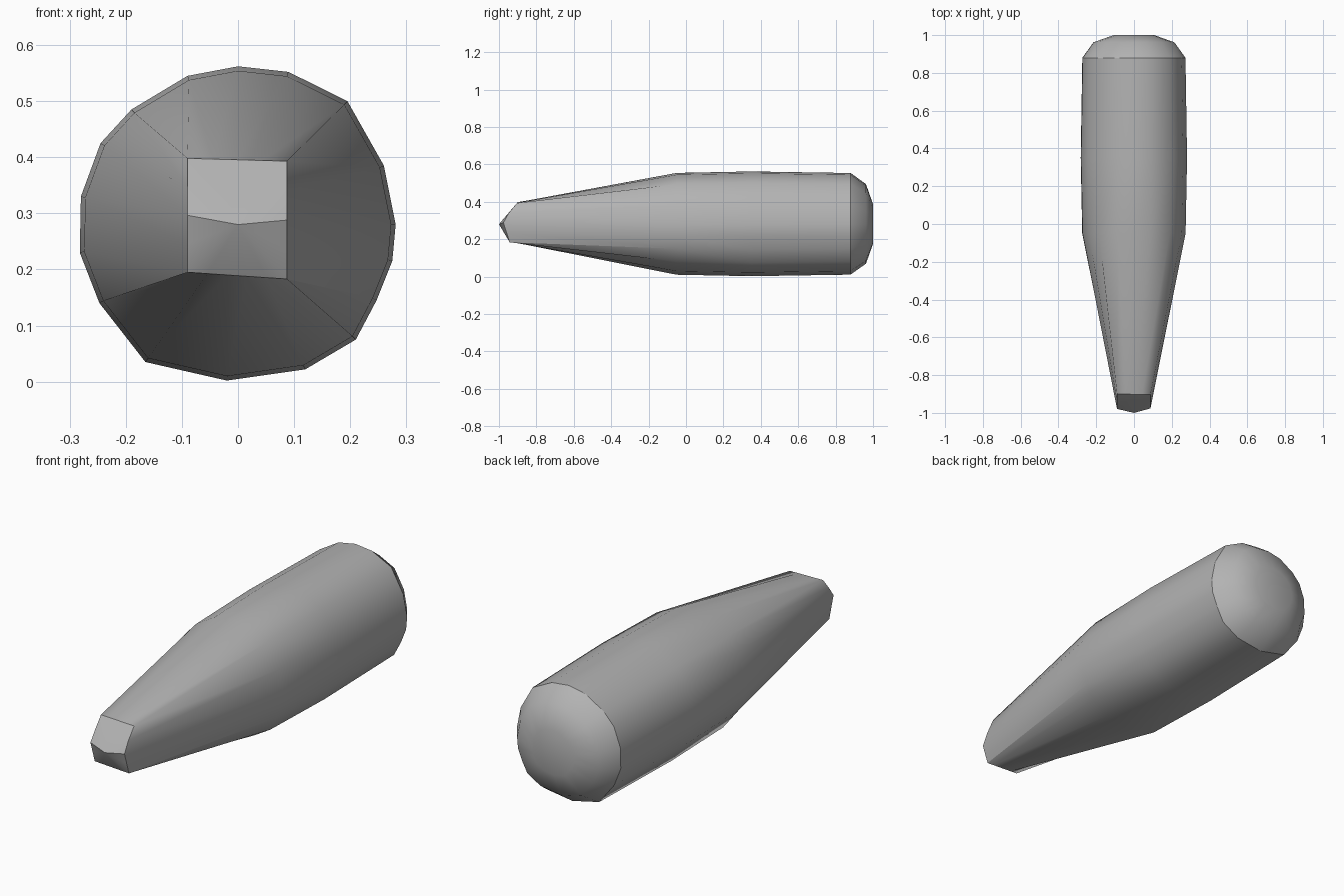
import bpy, bmesh

cube = bpy.data.objects.get("Cube")
if cube:
    bpy.data.objects.remove(cube, do_unlink=True)

MID = 0.28  # height of the long axis

# Body cross-section (x, z), one list per side of the square nose;
# each list starts on a corner line
SIDES = [
    [(-0.19, 0.485), (-0.09, 0.545), (0, 0.562), (0.09, 0.552)],
    [(0.195, 0.5), (0.26, 0.385), (0.281, 0.28), (0.275, 0.215)],
    [(0.247, 0.145), (0.21, 0.075), (0.12, 0.022), (-0.02, 0.002), (-0.165, 0.035)],
    [(-0.247, 0.14), (-0.282, 0.23), (-0.28, 0.33), (-0.245, 0.425)],
]
CORNERS = [(-0.09, 0.398), (0.087, 0.393), (0.087, 0.183), (-0.09, 0.195)]
profile = [p for side in SIDES for p in side]
count = len(profile)

bm = bmesh.new()


def body_ring(y, scale):
    return [bm.verts.new((x * scale, y, MID + (z - MID) * scale)) for x, z in profile]


def nose_depth(z):
    """The nose rim is wedge shaped, furthest forward at mid height."""
    if z > 0.3:
        return -0.98 + (z - 0.3) * 0.82
    return -0.98 + (0.3 - z) * 0.32


# Square nose rim, matched point by point to the round body
nose = []
for i, side in enumerate(SIDES):
    (x0, z0), (x1, z1) = CORNERS[i], CORNERS[(i + 1) % len(CORNERS)]
    for k in range(len(side)):
        t = k / len(side)
        z = z0 + (z1 - z0) * t
        nose.append(bm.verts.new((x0 + (x1 - x0) * t, nose_depth(z), z)))

# Tapered front, barrel and rounded back
rings = [nose] + [body_ring(y, s) for y, s in
                  [(-0.05, 0.972), (0.35, 1.0), (0.88, 0.97), (0.962, 0.76), (1.0, 0.38)]]
for a, b in zip(rings, rings[1:]):
    for i in range(count):
        j = (i + 1) % count
        bm.faces.new((a[i], a[j], b[j], b[i]))
bm.faces.new(rings[-1])

# Pointed nose face
tip = bm.verts.new((0, -1.0, MID))
for i in range(count):
    bm.faces.new((nose[i], nose[(i + 1) % count], tip))

bmesh.ops.recalc_face_normals(bm, faces=bm.faces)
for face in bm.faces:
    face.smooth = True


def crease(a, b):
    edge = bm.edges.get((a, b))
    if edge:
        edge.smooth = False


# Hard edges: nose rim, back rim, nose ridge and lower taper corners
for ring in (nose, rings[3]):
    for i in range(count):
        crease(ring[i], ring[(i + 1) % count])
starts = [sum(len(s) for s in SIDES[:i]) for i in range(len(SIDES))]
crease(nose[starts[1] + 2], tip)
crease(nose[starts[3] + 2], tip)
for i in starts[2:]:
    crease(nose[i], rings[1][i])

mesh = bpy.data.meshes.new("tapered_body")
bm.to_mesh(mesh)
bm.free()

grey = bpy.data.materials.new("mid grey")
grey.use_nodes = True
colour = (0.45, 0.45, 0.45, 1)
grey.diffuse_color = colour
for node in grey.node_tree.nodes:
    if node.type == 'BSDF_PRINCIPLED':
        node.inputs["Base Color"].default_value = colour
mesh.materials.append(grey)

body = bpy.data.objects.new("tapered_body", mesh)
bpy.context.collection.objects.link(body)
